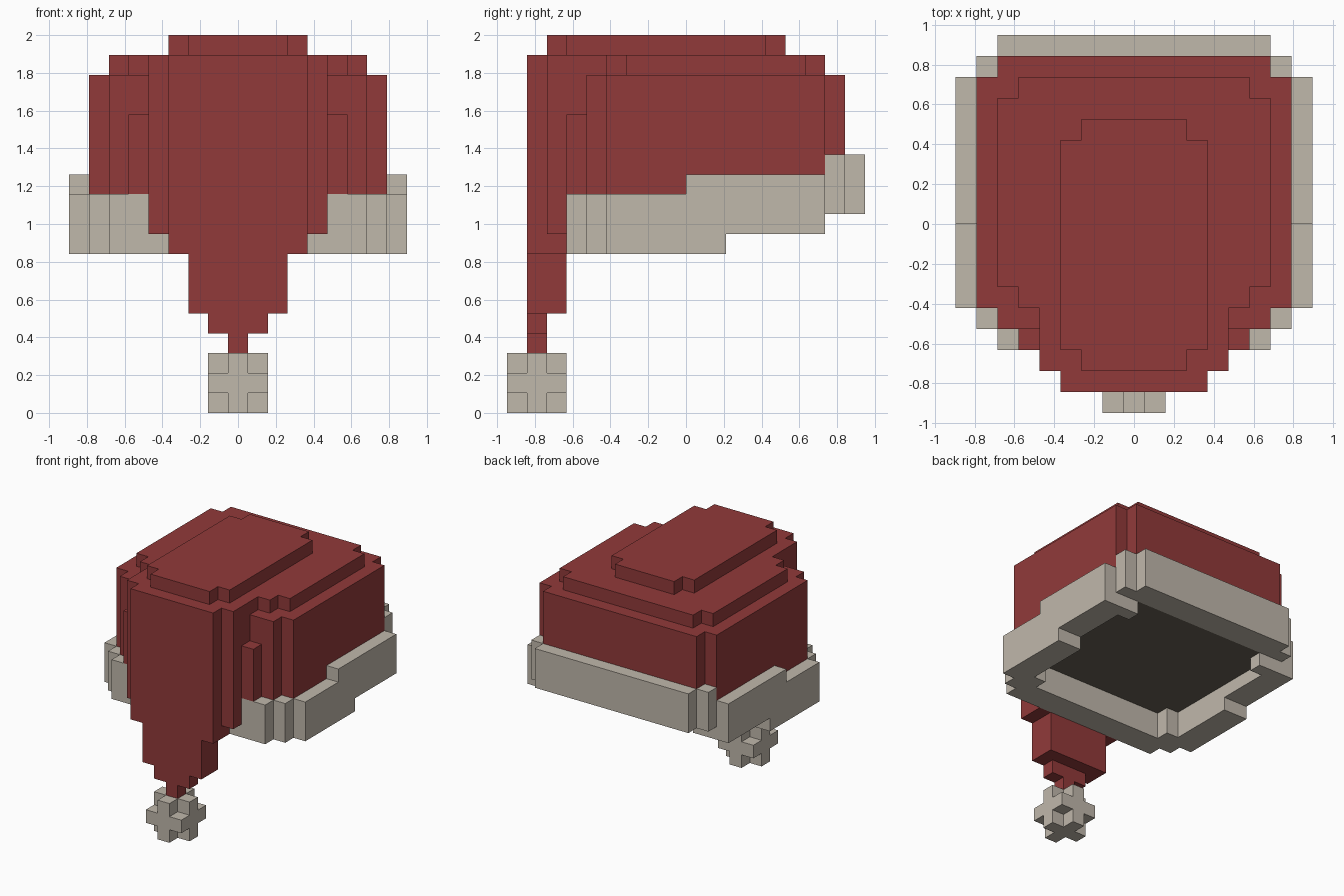
import bpy, bmesh, math
from mathutils import Vector

if "Cube" in bpy.data.objects:
    bpy.data.objects.remove(bpy.data.objects["Cube"])

U = 2 / 19  # size of one block


def material(name, color):
    m = bpy.data.materials.new(name)
    m.diffuse_color = (*color, 1)
    m.use_nodes = True
    m.node_tree.nodes["Principled BSDF"].inputs["Base Color"].default_value = m.diffuse_color
    return m


RED = material("red_felt", (0.285, 0.042, 0.042))
CREAM = material("cream_fur", (0.53, 0.48, 0.41))
DARK = material("dark_lining", (0.14, 0.12, 0.09))


def blocks(*boxes):
    """Cells of boxes given as (cells either side of centre, y0, y1, z0, z1)."""
    return {(x, y, z) for w, y0, y1, z0, z1 in boxes
            for x in range(-w, w + 1) for y in range(y0, y1) for z in range(z0, z1)}


# Hollow for the head, open underneath
hollow = blocks((6, -3, 6, 0, 11), (5, -4, 7, 0, 11))

# Fur band: low front, stepped sides, raised back
fur_band = blocks((8, -4, 0, 8, 11), (7, -5, 0, 8, 11), (6, -6, 0, 8, 11),
                  (8, 0, 2, 8, 12), (8, 2, 7, 9, 12),
                  (7, 7, 8, 10, 13), (6, 8, 9, 10, 13)) - hollow

# Ceiling of the hollow
lining = blocks((6, -3, 6, 10, 11), (5, -4, 7, 10, 11))

# Crown: body, shoulder layer and top layer
crown = blocks((7, -4, 7, 11, 17), (6, -5, 8, 11, 17), (5, -6, -5, 11, 15),
               (4, -6, -4, 11, 18), (6, -3, 6, 17, 18), (5, -4, 7, 17, 18),
               (3, -6, 4, 18, 19), (2, -7, 5, 18, 19)) - fur_band

# Folded tail tapering down the front
tail = blocks((4, -7, -6, 9, 18), (3, -8, -6, 8, 18), (2, -8, -6, 5, 8),
              (1, -8, -7, 4, 5), (0, -8, -7, 3, 4))

# Pompom: a three-block cube without its corners
pompom = blocks((1, -9, -6, 1, 2), (1, -8, -7, 0, 3), (0, -9, -6, 0, 3))

parts = [("fur_band", fur_band, CREAM), ("lining", lining, DARK),
         ("crown", crown, RED), ("tail", tail, RED), ("pompom", pompom, CREAM)]
solid = set().union(*(cells for _, cells, _ in parts))


def build(name, cells, mat):
    """Skin the exposed sides of the cells and merge flat areas."""
    bm = bmesh.new()
    verts = {}

    def vert(p):
        key = tuple(round(c * 2) for c in p)
        if key not in verts:
            verts[key] = bm.verts.new(p * U)
        return verts[key]

    for cell in sorted(cells):
        centre = Vector(cell) + Vector((0, 0.5, 0.5))
        for axis in range(3):
            for sign in (-1, 1):
                n = Vector((0, 0, 0))
                n[axis] = sign
                if tuple(int(c + d) for c, d in zip(cell, n)) in solid:
                    continue
                a = Vector((0, 0, 0))
                a[(axis + 1) % 3] = 0.5
                b = n.cross(a)
                mid = centre + n * 0.5
                bm.faces.new([vert(mid + o) for o in (-a - b, a - b, a + b, b - a)])
    bmesh.ops.dissolve_limit(bm, angle_limit=math.radians(1),
                             verts=bm.verts[:], edges=bm.edges[:])
    mesh = bpy.data.meshes.new(name)
    bm.to_mesh(mesh)
    bm.free()
    mesh.materials.append(mat)
    bpy.context.collection.objects.link(bpy.data.objects.new(name, mesh))


for part in parts:
    build(*part)
